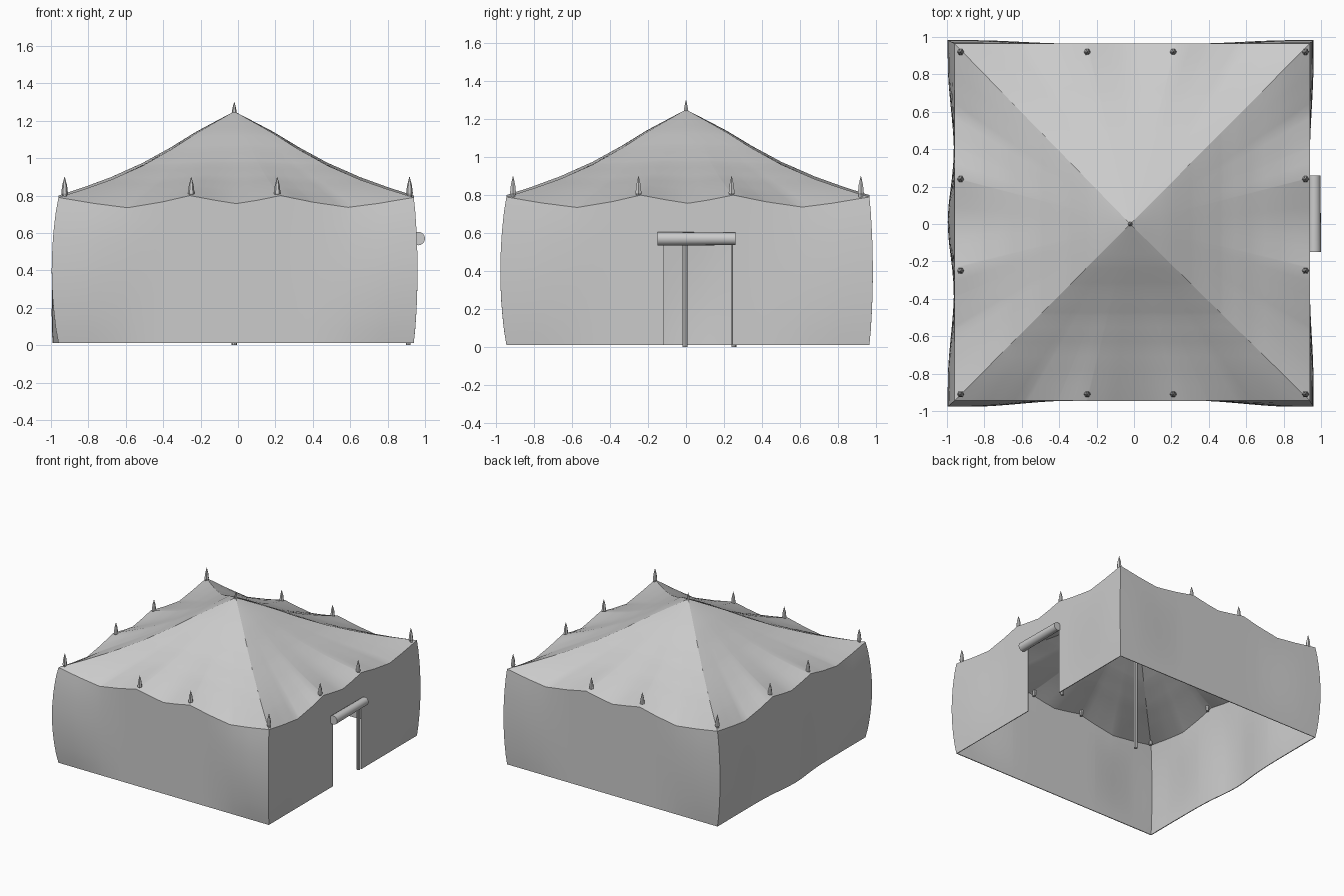
import bpy, bmesh, math
from mathutils import Vector

if "Cube" in bpy.data.objects:
    bpy.data.objects.remove(bpy.data.objects["Cube"])

X0, X1, Y0, Y1 = -0.96, 0.94, -0.945, 0.965   # eave rectangle
APEX = Vector((-0.02, 0.0, 1.25))
FLOOR = 0.012
EAVE = [(-1, .79), (-.8, .758), (-.61, .735), (-.42, .765), (-.26, .80), (-.12, .775), (0, .757),
        (.12, .775), (.25, .80), (.43, .765), (.63, .737), (.8, .758), (1, .79)]
HIP = [(0, 1.25), (.22, 1.13), (.36, 1.045), (.52, .96), (.7, .885), (.85, .835), (1, .79)]
DOOR_Y = (-0.115, 0.245)


def interp(table, x):
    for (a, p), (b, q) in zip(table, table[1:]):
        if x <= b:
            return p + (q - p) * (x - a) / (b - a)
    return table[-1][1]


def gather(u):
    # cloth bulges near the corners of each wall
    s = min(max((abs(u) - 0.35) / 0.55, 0), 1)
    return s * s * (3 - 2 * s)


def side_point(side, u, out, along):
    cx, cy, hx, hy = (X0 + X1) / 2, (Y0 + Y1) / 2, (X1 - X0) / 2, (Y1 - Y0) / 2
    if side in "fb":
        return cx + u * hx + along, (Y0 - out if side == "f" else Y1 + out)
    return (X0 - out if side == "l" else X1 + out), cy + u * hy + along


AMP = {"l": 0.036, "r": 0.02, "f": 0.032, "b": 0.018}


def wall_point(side, u, v):
    s = math.sin(math.pi * v) ** 0.8 if 0 < v < 1 else 0
    out = AMP[side] * s * gather(u)
    if side == "l":
        out += 0.036 * math.exp(-(u / 0.25) ** 2) * math.sin(math.pi * min(1, (1 - v) * .65))
    low, high = ("l", "r") if side in "fb" else ("f", "b")
    along = (AMP[high] if u > 0 else -AMP[low]) * s * abs(u) ** 6
    x, y = side_point(side, u, out, along)
    return Vector((x, y, FLOOR + v * (interp(EAVE, u) - FLOOR)))


def roof_point(side, u, t):
    x, y = side_point(side, u, 0, 0)
    z = interp(HIP, t) + (interp(EAVE, u) - 0.79) * t ** 4
    z += 0.015 * math.sin(math.pi * t) * (1 - u * u)
    return Vector((APEX.x + (x - APEX.x) * t, APEX.y + (y - APEX.y) * t, z))


# cloth: four walls and four roof panels welded together
bm = bmesh.new()


def grid(fn, us, vs, skip=None):
    rows = [[bm.verts.new(fn(u, v)) for u in us] for v in vs]
    for j in range(len(vs) - 1):
        for i in range(len(us) - 1):
            if not (skip and skip((us[i] + us[i + 1]) / 2, (vs[j] + vs[j + 1]) / 2)):
                bm.faces.new((rows[j][i], rows[j][i + 1], rows[j + 1][i + 1], rows[j + 1][i]))


du = [(y - (Y0 + Y1) / 2) / ((Y1 - Y0) / 2) for y in DOOR_Y]
us = sorted({round(x, 4) for x in [-1 + i / 12 for i in range(25)] + [u for u, _ in EAVE] + du})
vs = [i / 10 for i in range(11)]
ts = sorted({round(t, 3) for t in [i / 12 for i in range(13)] + [t for t, _ in HIP]})
for side in "frbl":
    is_door = (lambda u, v: du[0] < u < du[1] and v < 0.72) if side == "r" else None
    grid(lambda u, v: wall_point(side, u, v), us, [0, .1, .2, .3, .4, .5, .6, .72, .8, .9, 1], is_door)
    grid(lambda u, t: roof_point(side, u, t), us, ts)
bmesh.ops.remove_doubles(bm, verts=bm.verts, dist=0.0005)
bmesh.ops.delete(bm, geom=[v for v in bm.verts if not v.link_faces], context='VERTS')
bmesh.ops.recalc_face_normals(bm, faces=bm.faces)
top = max(bm.faces, key=lambda f: f.calc_center_median().z)
if top.normal.z < 0:
    bmesh.ops.reverse_faces(bm, faces=bm.faces)
mesh = bpy.data.meshes.new("tent_cloth")
bm.to_mesh(mesh)
bm.free()
cloth = bpy.data.objects.new("tent_cloth", mesh)
bpy.context.collection.objects.link(cloth)
bpy.context.view_layer.objects.active = cloth
cloth.select_set(True)
solid = cloth.modifiers.new("thickness", 'SOLIDIFY')
solid.thickness, solid.offset = 0.006, -1
bpy.ops.object.modifier_apply(modifier="thickness")
bpy.ops.object.shade_smooth_by_angle(angle=math.radians(26))


def lathe(name, profile, loc, sides=6):
    b = bmesh.new()
    rings = [[b.verts.new((r * math.cos(a), r * math.sin(a), z)) for a in
              [2 * math.pi * i / sides for i in range(sides)]] for r, z in profile]
    for p, q in zip(rings, rings[1:]):
        for i in range(sides):
            k = (i + 1) % sides
            b.faces.new((p[i], p[k], q[k], q[i]))
    b.faces.new(rings[0][::-1])
    b.faces.new(rings[-1])
    m = bpy.data.meshes.new(name)
    b.to_mesh(m)
    b.free()
    o = bpy.data.objects.new(name, m)
    o.location = loc
    bpy.context.collection.objects.link(o)
    return o


# pole tips poking through the eaves and the peak
TIP = [(.013, -.035), (.013, 0), (.018, .012), (.013, .055), (.001, .1)]
xs, ys = (-.927, -.25, .21, .917), (-.91, -.25, .24, .92)
for i, x in enumerate(xs):
    for j, y in enumerate(ys):
        if i in (0, 3) or j in (0, 3):
            lathe("eave_pole_tip", TIP, (x, y, .80))
lathe("peak_pole_tip", [(.013, -.04), (.014, .0), (.01, .03), (.001, .065)], (APEX.x, 0, 1.235))

# upright poles
lathe("centre_pole", [(.014, 0), (.014, 1.23)], (APEX.x, -.005, 0), 8)
lathe("door_pole", [(.013, 0), (.013, .80)], (.91, .252, 0), 8)

# rolled-up door flap
roll = lathe("door_roll", [(.036, 0), (.033, .41)], (.964, -.15, .57), 16)
roll.rotation_euler = (-math.pi / 2, 0, 0)
bpy.ops.object.select_all(action='DESELECT')
roll.select_set(True)
bpy.context.view_layer.objects.active = roll
bpy.ops.object.shade_smooth_by_angle(angle=math.radians(40))
